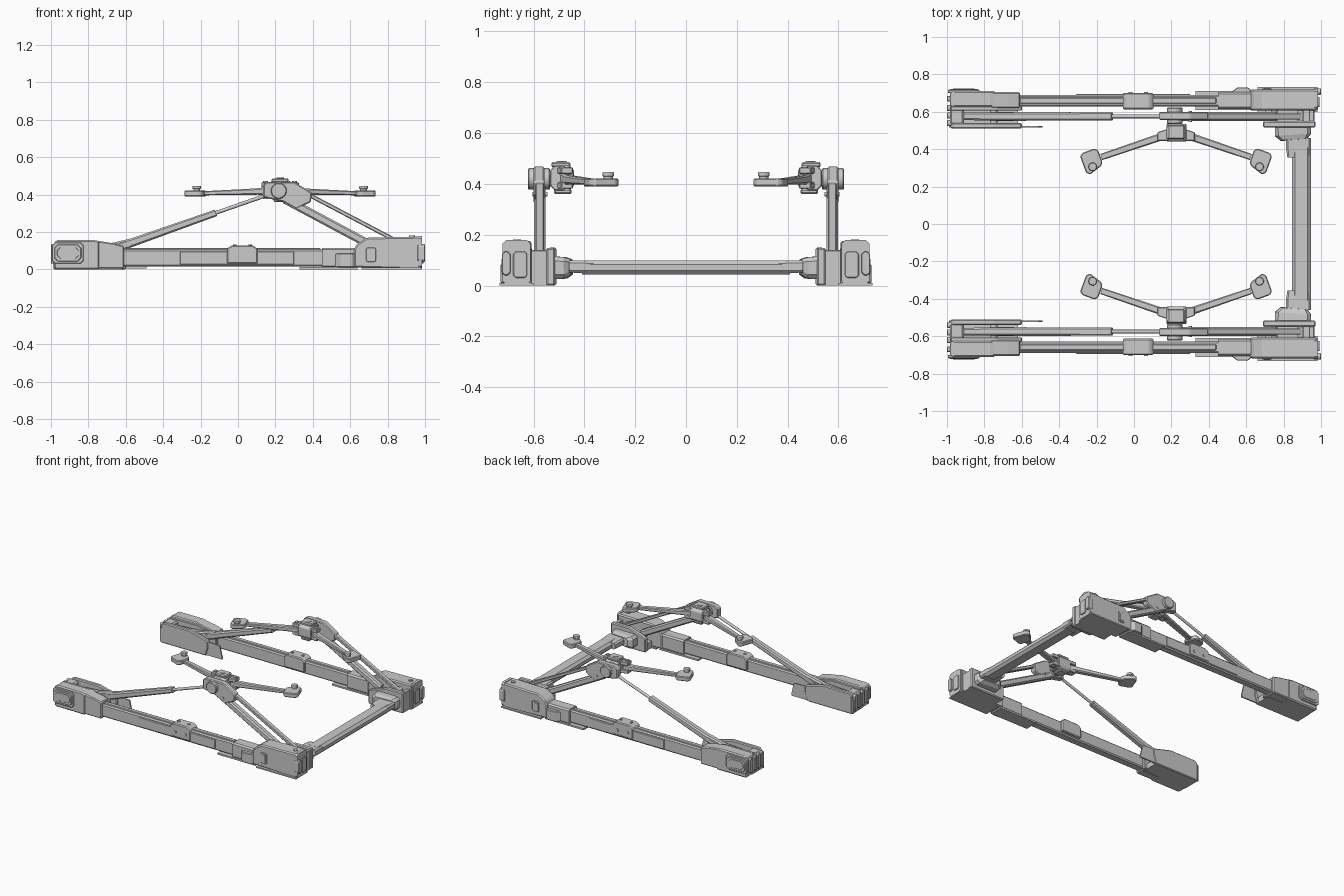
import bpy, bmesh, math
from mathutils import Vector


def finish(name, bm, bevel=0.0, mirror=True, smooth=False):
    bmesh.ops.recalc_face_normals(bm, faces=bm.faces)
    me = bpy.data.meshes.new(name)
    bm.to_mesh(me)
    bm.free()
    ob = bpy.data.objects.new(name, me)
    bpy.context.collection.objects.link(ob)
    if smooth:
        bpy.context.view_layer.objects.active = ob
        ob.select_set(True)
        bpy.ops.object.shade_smooth_by_angle(angle=math.radians(35))
        ob.select_set(False)
    if bevel:
        b = ob.modifiers.new("bevel", 'BEVEL')
        b.width, b.segments = bevel, 1
    if mirror:
        m = ob.modifiers.new("mirror", 'MIRROR')
        m.use_axis = (False, True, False)
        m.use_mirror_merge = False
    return ob


def prism(name, pts, a, b, axis='y', bevel=0.0):
    """Extrude a 2D profile from a to b along an axis."""
    place = {'x': lambda p, t: (t, p[0], p[1]), 'y': lambda p, t: (p[0], t, p[1]),
             'z': lambda p, t: (p[0], p[1], t)}[axis]
    bm = bmesh.new()
    lo = [bm.verts.new(place(p, a)) for p in pts]
    hi = [bm.verts.new(place(p, b)) for p in pts]
    bm.faces.new(lo)
    bm.faces.new(hi)
    for i in range(len(pts)):
        j = (i + 1) % len(pts)
        bm.faces.new((lo[i], lo[j], hi[j], hi[i]))
    return finish(name, bm, bevel)


def box(name, x0, x1, y0, y1, z0, z1, bevel=0.0):
    return prism(name, [(x0, z0), (x1, z0), (x1, z1), (x0, z1)], y0, y1, 'y', bevel)


def chamfer_rect(a0, a1, b0, b1, c):
    return [(a0 + c, b0), (a1 - c, b0), (a1, b0 + c), (a1, b1 - c),
            (a1 - c, b1), (a0 + c, b1), (a0, b1 - c), (a0, b0 + c)]


def loft(name, stations, c=0.2, mirror=True):
    """Bar through (point, width, height) stations with chamfered corners."""
    d = (Vector(stations[-1][0]) - Vector(stations[0][0])).normalized()
    side = d.cross(Vector((0, 0, 1))).normalized()
    up = side.cross(d)
    bm = bmesh.new()
    rings = []
    for p, w, h in stations:
        k = c * min(w, h)
        rings.append([bm.verts.new(Vector(p) + side * u + up * v)
                      for u, v in chamfer_rect(-w / 2, w / 2, -h / 2, h / 2, k)])
    for r, s in zip(rings, rings[1:]):
        for i in range(8):
            j = (i + 1) % 8
            bm.faces.new((r[i], r[j], s[j], s[i]))
    bm.faces.new(rings[0])
    bm.faces.new(rings[-1])
    return finish(name, bm, 0, mirror)


def cyl(name, p, q, r, n=24, bevel=0.0):
    p, q = Vector(p), Vector(q)
    bm = bmesh.new()
    bmesh.ops.create_cone(bm, cap_ends=True, segments=n, radius1=r, radius2=r, depth=(q - p).length)
    rot = Vector((0, 0, 1)).rotation_difference(q - p).to_matrix().to_4x4()
    bm.transform(rot)
    bmesh.ops.translate(bm, verts=bm.verts, vec=(p + q) / 2)
    return finish(name, bm, bevel, smooth=True)


# Side beam with top rail, sleeves and base plate
prism("side_beam", chamfer_rect(0.628, 0.69, 0.015, 0.107, 0.008), -0.7, 0.7, 'x')
box("beam_top_rail", -0.61, 0.44, 0.645, 0.675, 0.1, 0.113, 0.003)
box("beam_side_strip", -0.31, 0.30, 0.685, 0.695, 0.025, 0.095, 0.003)
prism("front_sleeve", chamfer_rect(0.615, 0.705, 0.008, 0.115, 0.01), 0.45, 0.64, 'x')
box("front_base_plate", 0.33, 0.64, 0.61, 0.71, 0.0, 0.012)
prism("sleeve_rib", [(0.51, 0.695), (0.55, 0.73), (0.61, 0.73), (0.64, 0.7), (0.64, 0.62), (0.51, 0.62)],
      0.01, 0.085, 'z', 0.004)

# Carriage at mid beam with bolts
prism("mid_clamp", [(-0.06, 0.03), (0.105, 0.03), (0.105, 0.11), (0.08, 0.128), (-0.035, 0.128), (-0.06, 0.11)],
      0.613, 0.7, 'y', 0.006)
for x in (-0.018, 0.065):
    cyl("clamp_bolt", (x, 0.695, 0.068), (x, 0.706, 0.068), 0.011, 12)
    cyl("clamp_top_bolt", (x, 0.656, 0.125), (x, 0.656, 0.133), 0.01, 12)

# Drive-end housing
prism("front_housing", [(0.62, 0.01), (0.98, 0.0), (0.98, 0.175), (0.69, 0.17), (0.635, 0.135), (0.62, 0.105)],
      0.607, 0.718, 'y', 0.008)
prism("front_housing_rim", chamfer_rect(0.612, 0.722, 0.005, 0.179, 0.014), 0.965, 0.985, 'x')
prism("front_end_panel", chamfer_rect(0.625, 0.68, 0.03, 0.135, 0.01), 0.98, 0.993, 'x', 0.003)
prism("front_end_lamp", chamfer_rect(0.69, 0.725, 0.04, 0.135, 0.012), 0.96, 1.0, 'x', 0.003)
prism("front_window", chamfer_rect(0.685, 0.737, 0.04, 0.116, 0.006), 0.71, 0.724, 'y', 0.003)
prism("front_window_inset", chamfer_rect(0.695, 0.727, 0.052, 0.105, 0.005), 0.72, 0.727, 'y')
box("front_floor_flange", 0.66, 0.98, 0.6, 0.733, 0.0, 0.01)
prism("front_inner_cheek", [(0.69, 0.0), (0.97, 0.0), (0.97, 0.148), (0.83, 0.148), (0.69, 0.1)],
      0.515, 0.55, 'y', 0.006)
box("front_slot_floor", 0.70, 0.965, 0.54, 0.615, 0.0, 0.05)
box("front_slot_wall", 0.935, 0.965, 0.54, 0.615, 0.0, 0.14, 0.004)
for x, z in ((0.75, 0.085), (0.89, 0.125)):
    cyl("front_pivot_pin", (x, 0.545, z), (x, 0.615, z), 0.016, 16)
cyl("front_cap", (0.93, 0.665, 0.17), (0.93, 0.665, 0.181), 0.015, 16)

# Cross bar and its stepped collars
loft("cross_bar", [((0.895, -0.41, 0.071), 0.10, 0.056), ((0.895, 0.41, 0.071), 0.10, 0.056)], 0.3, False)
loft("cross_bar_collar", [((0.88, 0.355, 0.072), 0.12, 0.045), ((0.88, 0.40, 0.074), 0.132, 0.048),
                          ((0.88, 0.46, 0.075), 0.132, 0.048)])
loft("cross_bar_socket", [((0.855, 0.45, 0.074), 0.14, 0.06), ((0.85, 0.475, 0.07), 0.19, 0.085),
                          ((0.85, 0.525, 0.07), 0.195, 0.09)])

# Far-end housing
prism("rear_housing", [(-0.98, 0.0), (-0.74, 0.0), (-0.74, 0.15), (-0.77, 0.157), (-0.97, 0.157), (-0.985, 0.14),
                       (-0.985, 0.01)], 0.625, 0.71, 'y', 0.008)
prism("rear_sleeve", [(-0.765, 0.005), (-0.61, 0.005), (-0.61, 0.125), (-0.67, 0.14), (-0.765, 0.155)],
      0.62, 0.705, 'y', 0.006)
for k, (e, y) in enumerate(((0.0, 0.718), (0.013, 0.722), (0.026, 0.724))):
    prism("rear_panel_%d" % k, chamfer_rect(-0.995 + e, -0.825 - e, 0.03 + e, 0.145 - e, 0.018),
          0.70, y, 'y', 0.003)
box("rear_floor", -0.98, -0.62, 0.515, 0.64, 0.0, 0.04)
prism("rear_inner_cheek", [(-0.98, 0.0), (-0.62, 0.0), (-0.60, 0.06), (-0.60, 0.11), (-0.75, 0.15), (-0.96, 0.15),
                           (-0.98, 0.13)], 0.51, 0.54, 'y', 0.006)
prism("rear_outer_cheek", [(-0.98, 0.0), (-0.60, 0.0), (-0.60, 0.11), (-0.75, 0.15), (-0.98, 0.15)],
      0.606, 0.63, 'y', 0.004)
box("rear_slot_wall", -0.985, -0.91, 0.53, 0.63, 0.0, 0.14, 0.01)
for y0 in (0.525, 0.565, 0.605, 0.655):
    prism("rear_end_rib", chamfer_rect(y0, y0 + 0.03, 0.03, 0.135, 0.006), -1.0, -0.97, 'x', 0.003)
prism("inner_guard_plate", [(-0.99, 0.005), (-0.49, 0.005), (-0.49, 0.02), (-0.51, 0.1), (-0.62, 0.105),
                            (-0.99, 0.105)], 0.515, 0.525)
cyl("rear_pivot_pin", (-0.75, 0.53, 0.08), (-0.75, 0.615, 0.08), 0.02, 16)

# Telescoping strut
Y = 0.575
loft("strut_lug", [((-0.91, Y, 0.09), 0.04, 0.06), ((-0.72, Y, 0.10), 0.042, 0.06), ((-0.58, Y, 0.138), 0.046, 0.05)])
loft("strut_tube", [((-0.74, Y, 0.082), 0.046, 0.046), ((-0.595, Y, 0.133), 0.046, 0.046),
                    ((-0.118, Y, 0.302), 0.044, 0.036)])
cyl("strut_rod", (-0.13, Y, 0.298), (0.215, Y, 0.418), 0.01, 12)

# Parallel lift links
loft("lower_link", [((0.25, Y, 0.375), 0.046, 0.046), ((0.75, Y, 0.108), 0.046, 0.046)])
loft("upper_link", [((0.30, Y, 0.44), 0.034, 0.022), ((0.89, Y, 0.13), 0.034, 0.022)])

# Knuckle plate and pivot
prism("knuckle", [(0.135, 0.385), (0.135, 0.455), (0.16, 0.468), (0.30, 0.468), (0.395, 0.41), (0.39, 0.36),
                  (0.31, 0.322), (0.24, 0.362)], 0.556, 0.6, 'y', 0.006)
cyl("knuckle_pivot", (0.218, 0.535, 0.42), (0.218, 0.622, 0.42), 0.042, 28, 0.004)
cyl("knuckle_bolt", (0.30, Y - 0.03, 0.36), (0.30, Y + 0.03, 0.36), 0.009, 12)
cyl("head_stub", (0.222, 0.52, 0.42), (0.222, 0.57, 0.42), 0.03, 20)

# Head carrying two swing arms
prism("head", chamfer_rect(0.44, 0.535, 0.375, 0.472, 0.018), 0.175, 0.28, 'x', 0.004)
box("head_top_plate", 0.18, 0.27, 0.455, 0.53, 0.465, 0.487, 0.006)
box("head_bottom_plate", 0.19, 0.26, 0.45, 0.52, 0.36, 0.38, 0.006)
cyl("head_top_bolt", (0.225, 0.49, 0.48), (0.225, 0.49, 0.49), 0.02, 16)
for s in (-1, 1):
    fx = lambda u: 0.225 + s * u
    for z in (0.382, 0.44):
        prism("arm_bracket", [(fx(0.04), 0.445), (fx(0.10), 0.445), (fx(0.10), 0.49), (fx(0.04), 0.51)],
              z, z + 0.025, 'z', 0.003)
    cyl("arm_hinge_pin", (fx(0.078), 0.468, 0.375), (fx(0.078), 0.468, 0.472), 0.013, 12)
    loft("swing_arm", [((fx(0.055), 0.475, 0.42), 0.04, 0.045), ((fx(0.12), 0.453, 0.416), 0.04, 0.034),
                       ((fx(0.40), 0.358, 0.407), 0.034, 0.022)])
    # Pad plate, turned with the arm
    ca, sa = math.cos(math.radians(20)), math.sin(math.radians(20))
    pts = [(-0.05, -0.028), (-0.035, -0.045), (0.035, -0.068), (0.052, -0.05),
           (0.052, 0.04), (0.035, 0.055), (-0.035, 0.055), (-0.05, 0.04)]
    prism("pad_plate", [(fx(0.45 + u * ca + v * sa), 0.34 - u * sa + v * ca) for u, v in pts],
          0.39, 0.422, 'z', 0.005)
    cyl("pad_base", (fx(0.446), 0.306, 0.42), (fx(0.446), 0.306, 0.432), 0.018, 16)
    cyl("pad_knob", (fx(0.446), 0.306, 0.43), (fx(0.446), 0.306, 0.447), 0.024, 8, 0.003)
